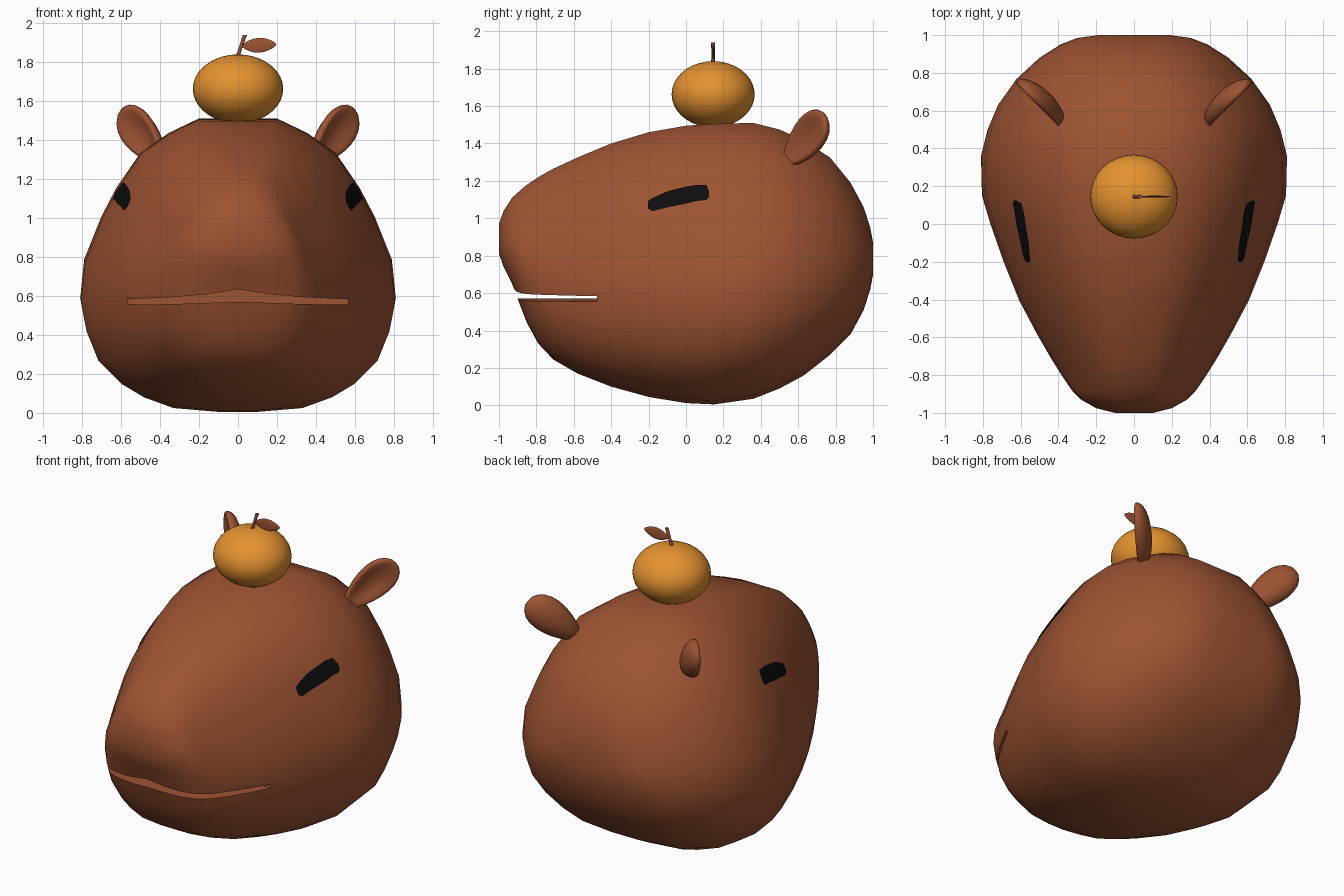
import bpy, bmesh, math
from mathutils import Vector
from mathutils.bvhtree import BVHTree

if "Cube" in bpy.data.objects:
    bpy.data.objects.remove(bpy.data.objects["Cube"], do_unlink=True)


def material(name, rgb):
    m = bpy.data.materials.new(name)
    m.use_nodes = True
    m.diffuse_color = (*rgb, 1)
    bsdf = m.node_tree.nodes["Principled BSDF"]
    bsdf.inputs["Base Color"].default_value = (*rgb, 1)
    bsdf.inputs["Roughness"].default_value = 0.8
    return m


BROWN = material("fur_brown", (0.34, 0.088, 0.033))
ORANGE = material("fruit_orange", (0.78, 0.29, 0.03))
BLACK = material("eye_black", (0.004, 0.004, 0.004))


def finish(bm, name, mat):
    bmesh.ops.recalc_face_normals(bm, faces=bm.faces)
    mesh = bpy.data.meshes.new(name)
    bm.to_mesh(mesh)
    bm.free()
    obj = bpy.data.objects.new(name, mesh)
    bpy.context.collection.objects.link(obj)
    mesh.materials.append(mat)
    return obj


def smooth(obj, degrees=50):
    bpy.ops.object.select_all(action='DESELECT')
    obj.select_set(True)
    bpy.context.view_layer.objects.active = obj
    bpy.ops.object.shade_smooth_by_angle(angle=math.radians(degrees))


def loft(bm, rings):
    # Bridge closed rings of equal size and cap both ends
    rows = [[bm.verts.new(p) for p in ring] for ring in rings]
    for a, b in zip(rows, rows[1:]):
        for i in range(len(a)):
            j = (i + 1) % len(a)
            bm.faces.new((a[i], a[j], b[j], b[i]))
    bm.faces.new(rows[0])
    bm.faces.new(rows[-1])


# Head: one pear-shaped section scaled along y
# section: (height fraction, width fraction), bottom to top
section = [(0, .12), (.013, .41), (.05, .60), (.095, .74), (.175, .89),
           (.275, .965), (.375, 1), (.51, .975), (.66, .865), (.76, .77),
           (.88, .62), (.95, .44), (1, .25)]
# stations: (y, half width, bottom, top)
stations = [(-1, .10, .81, .97), (-.975, .20, .74, 1.04), (-.93, .28, .65, 1.11),
            (-.885, .325, .53, 1.15), (-.85, .35, .44, 1.18), (-.79, .39, .33, 1.22),
            (-.71, .44, .245, 1.265), (-.58, .515, .17, 1.325), (-.4, .61, .10, 1.40),
            (-.2, .69, .045, 1.46), (0, .76, .012, 1.495), (.15, .805, .005, 1.505),
            (.36, .81, .035, 1.51), (.5, .775, .09, 1.475), (.63, .72, .16, 1.415),
            (.77, .62, .27, 1.325), (.88, .50, .38, 1.19), (.95, .39, .51, 1.06),
            (.985, .30, .62, .95), (1, .19, .70, .87)]
rings = []
for y, w, lo, hi in stations:
    half = [(w * f, y, lo + t * (hi - lo)) for t, f in section]
    rings.append(half + [(-x, yy, z) for x, yy, z in reversed(half)])
bm = bmesh.new()
loft(bm, rings)
bmesh.ops.recalc_face_normals(bm, faces=bm.faces)
surface = BVHTree.FromBMesh(bm)
head = finish(bm, "head", BROWN)

# Mouth: an arched slot cut through the muzzle
slot = [(0, .57, .635), (.15, .565, .61), (.35, .558, .593), (.75, .553, .575)]
full = [(-x, a, b) for x, a, b in reversed(slot[1:])] + slot
outline = [(x, a) for x, a, b in full] + [(x, b) for x, a, b in reversed(full)]
bm = bmesh.new()
loft(bm, [[(x, y, z) for x, z in outline] for y in (-1.2, -.475)])
cutter = finish(bm, "mouth_cutter", BROWN)
cutter.hide_render = True
cut = head.modifiers.new("mouth", 'BOOLEAN')
cut.operation = 'DIFFERENCE'
cut.solver = 'EXACT'
cut.object = cutter
bpy.ops.object.select_all(action='DESELECT')
head.select_set(True)
bpy.context.view_layer.objects.active = head
bpy.ops.object.modifier_apply(modifier=cut.name)
bpy.data.objects.remove(cutter, do_unlink=True)
smooth(head)

# Eyes: thin slanted patches laid on the head's sides
# columns: (y, lower z, upper z)
columns = [(-.20, 1.05, 1.09), (-.18, 1.035, 1.105), (-.1, 1.055, 1.14),
           (0, 1.075, 1.165), (.06, 1.09, 1.175), (.11, 1.095, 1.175), (.125, 1.11, 1.14)]
for side, label in ((1, "left"), (-1, "right")):
    bm = bmesh.new()
    grid = []
    for y, lo, hi in columns:
        row = []
        for k in range(5):
            start = Vector((side * 2, y, lo + (hi - lo) * k / 4))
            hit, normal, _, _ = surface.ray_cast(start, Vector((-side, 0, 0)))
            row.append(bm.verts.new(hit + normal * .007))
        grid.append(row)
    for a, b in zip(grid, grid[1:]):
        for k in range(4):
            q = (a[k], b[k], b[k + 1], a[k + 1])
            bm.faces.new(q if side > 0 else q[::-1])
    mesh = bpy.data.meshes.new(label + "_eye")
    bm.to_mesh(mesh)
    bm.free()
    eye = bpy.data.objects.new(label + "_eye", mesh)
    bpy.context.collection.objects.link(eye)
    mesh.materials.append(BLACK)
    smooth(eye)

# Ears: tapered flat lobes with a cupped outer face
axis = Vector((.54, .54, .65)).normalized()
facing = Vector((1, -1, 0)).normalized()
across = axis.cross(facing)
for side, label in ((1, "left"), (-1, "right")):
    bm = bmesh.new()
    bmesh.ops.create_uvsphere(bm, u_segments=20, v_segments=12, radius=1)
    for v in bm.verts:
        s, w, u = v.co
        if s > 0:
            s *= 1 - 1.15 * s
        taper = .82 + .26 * u
        p = (Vector((.495, .635, 1.42)) + axis * u * .20
             + across * w * .125 * taper + facing * s * .075)
        v.co = (side * p.x, p.y, p.z)
    smooth(finish(bm, label + "_ear", BROWN), 80)

# Fruit on the head
bm = bmesh.new()
bmesh.ops.create_uvsphere(bm, u_segments=32, v_segments=18, radius=1)
for v in bm.verts:
    v.co = (v.co.x * .232, .145 + v.co.y * .222, 1.663 + v.co.z * .177)
smooth(finish(bm, "fruit", ORANGE))

# Stem: slim leaning rod
bm = bmesh.new()
loft(bm, [[(x + r * math.cos(a), .145 + r * math.sin(a), z)
           for a in (i * math.tau / 8 for i in range(8))]
          for x, z, r in ((-.005, 1.82, .011), (.015, 1.88, .009), (.035, 1.94, .011))])
smooth(finish(bm, "stem", BROWN))

# Leaf: thin upright almond
bm = bmesh.new()
bmesh.ops.create_uvsphere(bm, u_segments=20, v_segments=8, radius=1)
for v in bm.verts:
    x, z, y = v.co
    v.co = (.108 + x * .088, .145 + y * .005, 1.887 + z * .038 * (1 - .35 * x * x) + x * .004)
smooth(finish(bm, "leaf", BROWN))
